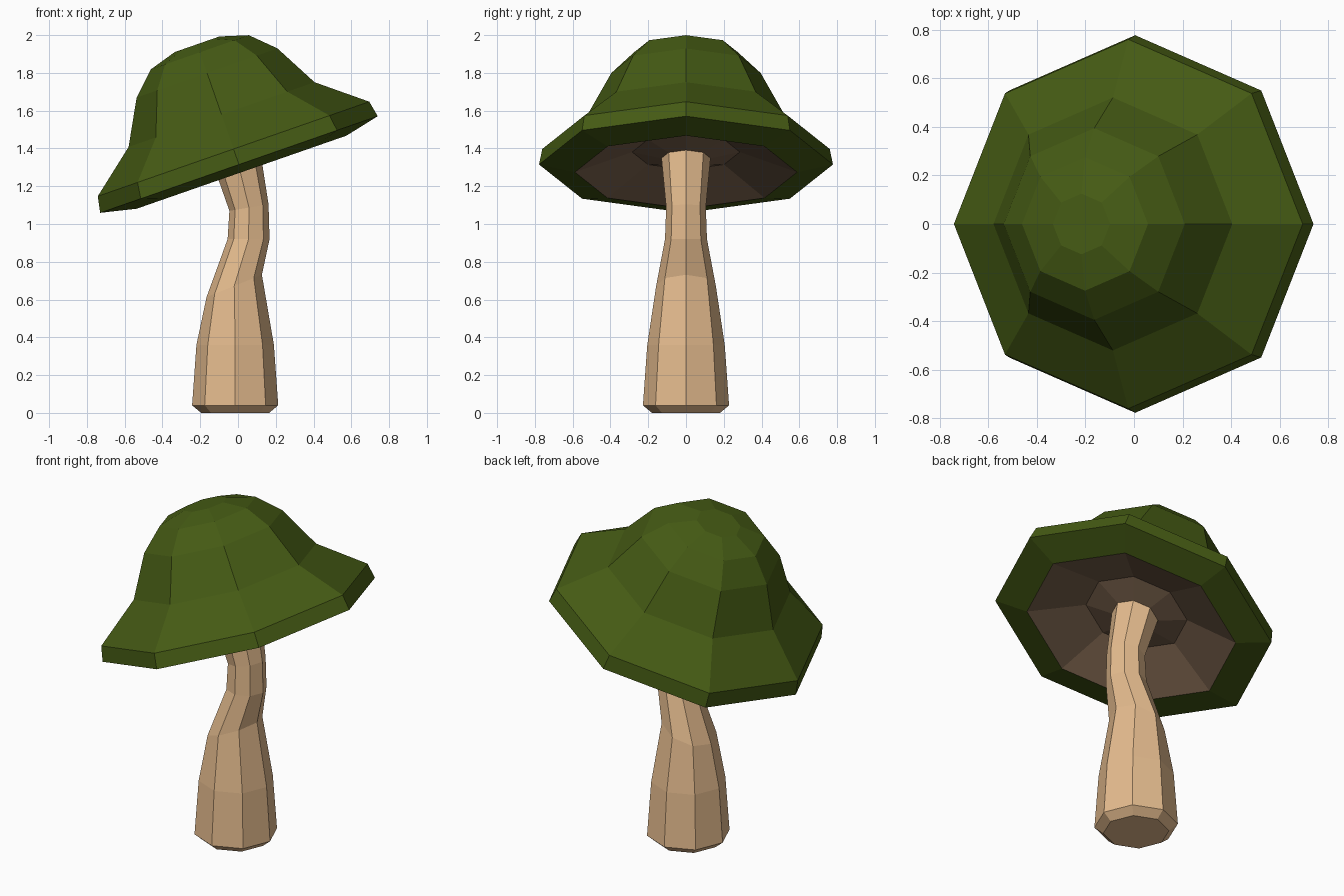
import bpy, bmesh
from math import sin, cos, pi, radians

if "Cube" in bpy.data.objects:
    bpy.data.objects.remove(bpy.data.objects["Cube"])

SIDES = 8


def material(name, color):
    m = bpy.data.materials.new(name)
    m.diffuse_color = (*color, 1)
    m.use_nodes = True
    m.node_tree.nodes["Principled BSDF"].inputs["Base Color"].default_value = m.diffuse_color
    return m


def loft(name, rings, mat, cap_start=False, cap_end=False):
    """Skin octagonal rings (centre x, centre z, radius, tilt in degrees)."""
    bm = bmesh.new()
    loops = []
    for cx, cz, r, tilt in rings:
        t = radians(tilt)
        loop = []
        for i in range(SIDES):
            a = 2 * pi * i / SIDES
            u, v = r * cos(a), r * sin(a)
            loop.append(bm.verts.new((cx + u * cos(t), v, cz + u * sin(t))))
        loops.append(loop)
    for a, b in zip(loops, loops[1:]):
        for i in range(SIDES):
            j = (i + 1) % SIDES
            bm.faces.new((a[i], a[j], b[j], b[i]))
    if cap_start:
        bm.faces.new(loops[0][::-1])
    if cap_end:
        bm.faces.new(loops[-1])
    me = bpy.data.meshes.new(name)
    bm.to_mesh(me)
    bm.free()
    me.materials.append(mat)
    ob = bpy.data.objects.new(name, me)
    bpy.context.collection.objects.link(ob)
    return ob


TILT = 19.2


def on_axis(profile):
    """Place (radius, height) pairs along the tilted cap axis."""
    t = radians(TILT)
    return [(0.005 - h * sin(t), 1.315 + h * cos(t), r, TILT) for r, h in profile]


# Stem: bending tube with a bevelled foot
loft("stem", [
    (-0.015, 0.00, 0.180, 0),
    (-0.015, 0.04, 0.228, 0),
    (-0.015, 0.36, 0.205, 0),
    (-0.020, 0.672, 0.158, 22),
    (0.056, 0.92, 0.111, 0),
    (0.058, 1.087, 0.105, 9.5),
    (-0.006, 1.35, 0.130, TILT),
], material("stem_tan", (0.78, 0.50, 0.27)), cap_start=True)

# Cap: underside lip, rim, then the bell up to the crown
loft("cap", on_axis([
    (0.588, -0.043), (0.778, 0.0), (0.761, 0.087), (0.521, 0.28),
    (0.395, 0.513), (0.275, 0.629), (0.125, 0.674),
]), material("cap_green", (0.06, 0.105, 0.007)), cap_end=True)

# Gills: hollow underside folding back down to the stem
loft("gills", on_axis([
    (0.13, 0.035), (0.285, 0.07), (0.588, -0.043),
]), material("gill_brown", (0.20, 0.125, 0.075)))
